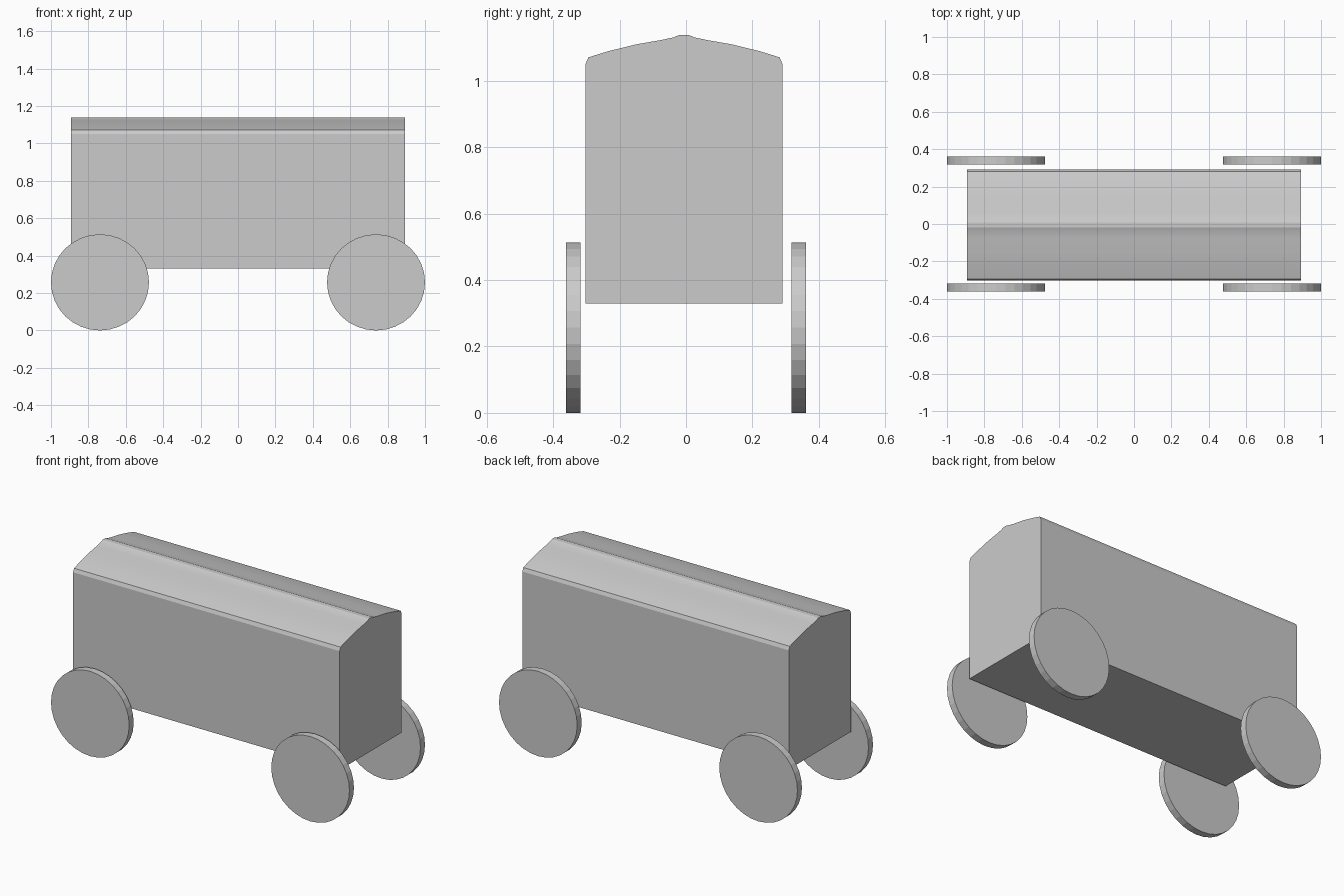
import bpy
import bmesh
from math import radians
from mathutils import Matrix

cube = bpy.data.objects.get("Cube")
if cube:
    bpy.data.objects.remove(cube, do_unlink=True)

GREY = (0.6, 0.6, 0.6, 1.0)
grey = bpy.data.materials.new("light grey")
grey.use_nodes = True
grey.diffuse_color = GREY
grey.node_tree.nodes["Principled BSDF"].inputs["Base Color"].default_value = GREY


def add_object(name, bm):
    bmesh.ops.recalc_face_normals(bm, faces=bm.faces)
    mesh = bpy.data.meshes.new(name)
    bm.to_mesh(mesh)
    bm.free()
    mesh.materials.append(grey)
    obj = bpy.data.objects.new(name, mesh)
    bpy.context.collection.objects.link(obj)
    return obj


# Wagon body: one mirrored end profile with a gently bowed roof, extruded lengthwise
HALF_LENGTH, CENTRE_Y = 0.893, -0.006
half = [(0.297, 0.33), (0.297, 1.05), (0.288, 1.071), (0.23, 1.089),
        (0.145, 1.110), (0.07, 1.123), (0.032, 1.131), (0.013, 1.139)]
profile = half + [(-y, z) for y, z in reversed(half)]
bm = bmesh.new()
end = bm.faces.new([bm.verts.new((-HALF_LENGTH, y + CENTRE_Y, z)) for y, z in profile])
ext = bmesh.ops.extrude_face_region(bm, geom=[end], use_keep_orig=True)
moved = [v for v in ext["geom"] if isinstance(v, bmesh.types.BMVert)]
bmesh.ops.translate(bm, verts=moved, vec=(2 * HALF_LENGTH, 0, 0))
body = add_object("wagon_body", bm)
bpy.ops.object.select_all(action="DESELECT")
body.select_set(True)
bpy.context.view_layer.objects.active = body
bpy.ops.object.shade_smooth_by_angle(angle=radians(20))

# Four solid disc wheels, standing clear of the sides
for side, y in (("right", -0.34), ("left", 0.34)):
    for place, x in (("rear", -0.738), ("fore", 0.738)):
        bm = bmesh.new()
        bmesh.ops.create_cone(bm, cap_ends=True, segments=32, radius1=1,
                              radius2=1, depth=0.043,
                              matrix=Matrix.Rotation(radians(90), 4, "X"))
        bmesh.ops.scale(bm, vec=(0.262, 1, 0.257), verts=bm.verts)
        wheel = add_object(f"{place}_{side}_wheel", bm)
        wheel.location = (x, y, 0.257)
